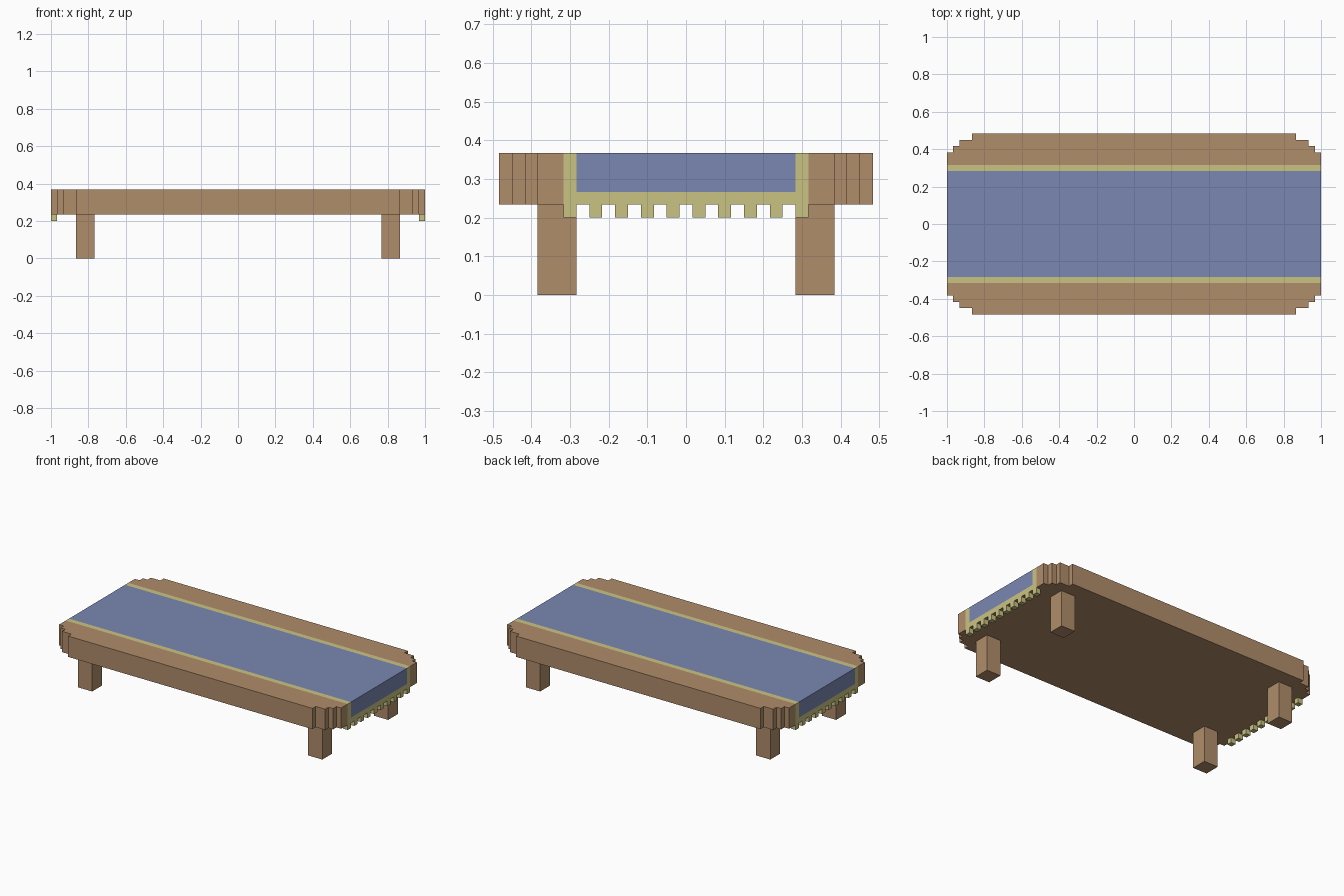
import bpy, bmesh
from mathutils import Vector

if "Cube" in bpy.data.objects:
    bpy.data.objects.remove(bpy.data.objects["Cube"])

U = 1 / 30  # block size


def material(name, rgb):
    m = bpy.data.materials.new(name)
    m.diffuse_color = (*rgb, 1)
    m.use_nodes = True
    m.node_tree.nodes["Principled BSDF"].inputs["Base Color"].default_value = m.diffuse_color
    return m


wood = material("brown wood", (0.434, 0.266, 0.147))
blue = material("blue cloth", (0.195, 0.242, 0.445))
trim = material("yellow trim", (0.591, 0.552, 0.223))


def finish(name, bm, *mats):
    bmesh.ops.recalc_face_normals(bm, faces=bm.faces)
    me = bpy.data.meshes.new(name)
    bm.to_mesh(me)
    bm.free()
    for m in mats:
        me.materials.append(m)
    ob = bpy.data.objects.new(name, me)
    bpy.context.collection.objects.link(ob)
    return ob


def add_box(bm, lo, hi):
    """Box between two corners given in block units."""
    lo, hi = Vector(lo) * U, Vector(hi) * U
    verts = bmesh.ops.create_cube(bm, size=1)["verts"]
    for v in verts:
        v.co = (lo + hi) / 2 + v.co * (hi - lo)


# Wooden table top sides with stepped corners
corner = [(30, 9.5), (30, 11.5), (29, 11.5), (29, 12.5),
          (28, 12.5), (28, 13.5), (26, 13.5), (26, 14.5)]
outline = corner + [(-x, y) for x, y in reversed(corner)]
for side, s in (("back", 1), ("front", -1)):
    bm = bmesh.new()
    face = bm.faces.new([bm.verts.new((x * U, s * y * U, 7 * U)) for x, y in outline])
    top = bmesh.ops.extrude_face_region(bm, geom=[face])["geom"]
    bmesh.ops.translate(bm, vec=(0, 0, 4 * U),
                        verts=[g for g in top if isinstance(g, bmesh.types.BMVert)])
    finish(side + "_table_top_side", bm, wood)

# Middle of table top, with the cloth runner cut into its top and ends
bm = bmesh.new()
add_box(bm, (-30, -9.5, 7), (30, 9.5, 11))
for co, no in (((0, -8.5, 0), (0, 1, 0)), ((0, 8.5, 0), (0, 1, 0)), ((0, 0, 8), (0, 0, 1))):
    bmesh.ops.bisect_plane(bm, geom=bm.verts[:] + bm.edges[:] + bm.faces[:],
                           plane_co=Vector(co) * U, plane_no=no)
for f in bm.faces:
    c = f.calc_center_median() / U
    f.normal_update()
    if c.z < 7.1 or abs(f.normal.y) > 0.5:
        f.material_index = 0
    elif abs(c.y) > 8.5 or c.z < 8:
        f.material_index = 2
    else:
        f.material_index = 1
finish("table_top_runner", bm, wood, blue, trim)

# Fringe teeth hanging at both ends
for end, x in (("right", 29), ("left", -30)):
    bm = bmesh.new()
    for i in range(10):
        y = -9.5 + 2 * i
        add_box(bm, (x, y, 6), (x + 1, y + 1, 7))
    finish(end + "_fringe", bm, trim)

# Four legs
for xn, x in (("right", 23), ("left", -26)):
    for yn, y in (("back", 8.5), ("front", -11.5)):
        bm = bmesh.new()
        add_box(bm, (x, y, 0), (x + 3, y + 3, 7))
        finish(f"{yn}_{xn}_leg", bm, wood)
